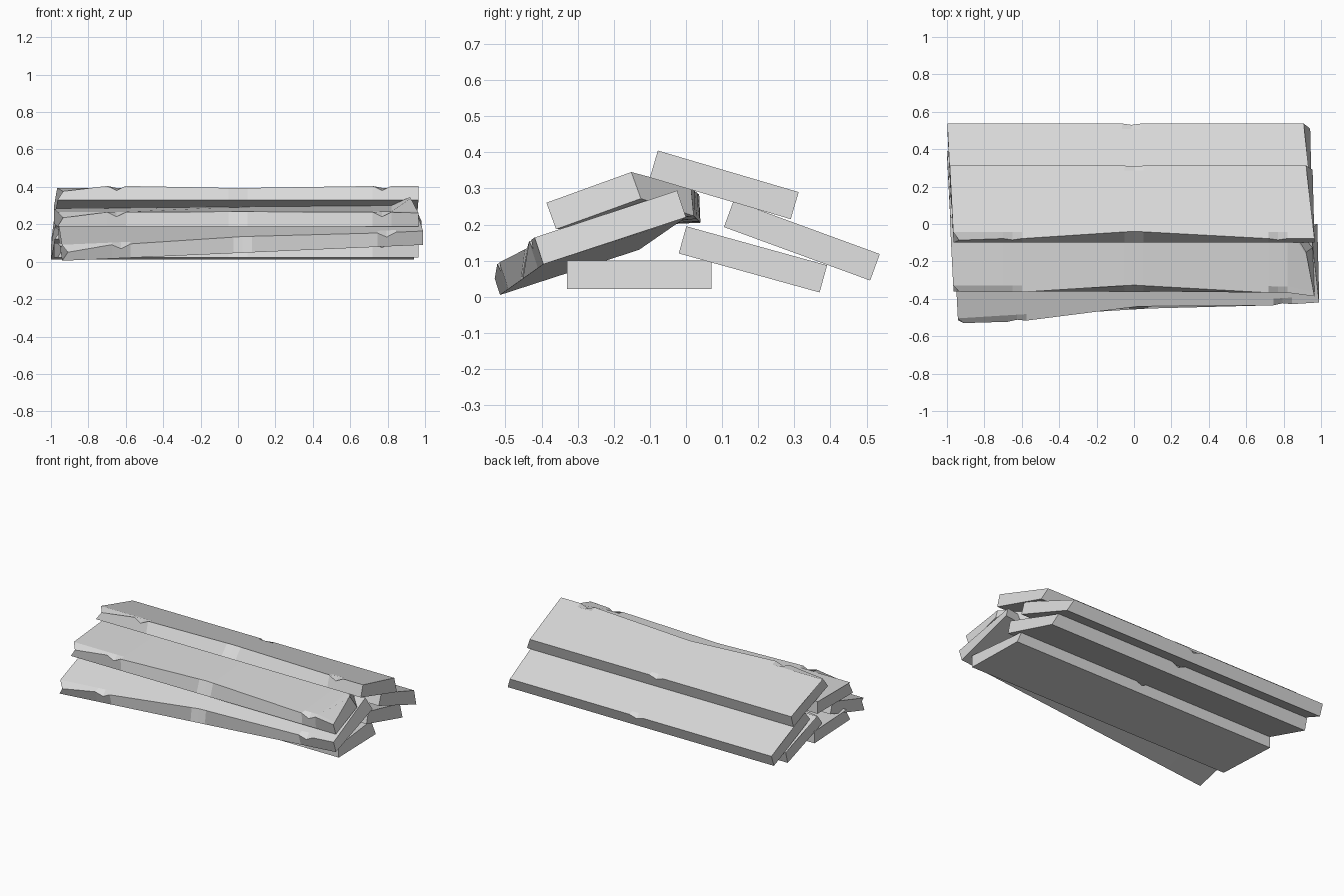
import bpy, bmesh
from mathutils import Vector

if "Cube" in bpy.data.objects:
    bpy.data.objects.remove(bpy.data.objects["Cube"])

wood = bpy.data.materials.new("pale_grey")
wood.diffuse_color = (0.7, 0.7, 0.7, 1)
wood.use_nodes = True
wood.node_tree.nodes["Principled BSDF"].inputs["Base Color"].default_value = wood.diffuse_color

THICK = 0.078
CHIPS = (-0.65, 0.77)                       # chips on the front edge
COLS = [-0.965, -0.70, -0.65, -0.60, -0.05, 0.0, 0.05, 0.72, 0.77, 0.82, 0.965]


def recess(x):
    """Front top edge bows inward towards the middle."""
    return 0.1 * max(0.0, 1 - (-x / 0.6 if x < 0 else x / 0.7))


def plank(name, left, right, shift=0.0, end_back=None):
    """left / right: (front y, z, back y, z) of the underside at x = -1 and x = 1."""
    bm = bmesh.new()
    rings = []
    last = len(COLS) - 1
    for i, x in enumerate(COLS):
        s = (x + 0.965) / 1.93
        p = [a + (b - a) * s for a, b in zip(left, right)]
        f, b = Vector(p[:2]), Vector(p[2:])
        if i == last and end_back:
            b = Vector(end_back)
        u = b - f
        n = Vector((-u.y, u.x)).normalized()
        r = recess(x)
        drop = 0.025 if x in CHIPS else (0.03 if i == 0 else 0.0)
        back_drop = 0.02 if x == 0 else 0.0
        section = [(0, 0), (r, THICK - drop), (r + 0.09, THICK),
                   (0.93, THICK), (1, THICK - back_drop), (1, 0)]
        ring = []
        for j, (v, w) in enumerate(section):
            px = x + shift
            # slanted ends
            if i == 0:
                px += -0.02 * v + (0.03 if j == 1 else 0)
            elif i == last:
                px -= (0.045 if w > 0 else 0.01) * v
            q = f + u * v + n * w
            ring.append(bm.verts.new((px, q.x, q.y)))
        rings.append(ring)
    for a, b in zip(rings, rings[1:]):
        for j in range(6):
            k = (j + 1) % 6
            bm.faces.new((a[j], a[k], b[k], b[j]))
    bm.faces.new(rings[0])
    bm.faces.new(rings[-1][::-1])
    bmesh.ops.recalc_face_normals(bm, faces=bm.faces[:])
    me = bpy.data.meshes.new(name)
    bm.to_mesh(me)
    bm.free()
    me.materials.append(wood)
    ob = bpy.data.objects.new(name, me)
    bpy.context.collection.objects.link(ob)


# level plank at the bottom
plank("bottom_plank", (-0.33, 0.022, 0.07, 0.022), (-0.33, 0.022, 0.07, 0.022))

# planks sloping down to the back
for name, pos, shift in (
        ("lower_back_plank", (-0.02, 0.12, 0.37, 0.012), -0.015),
        ("outer_back_plank", (0.105, 0.193, 0.51, 0.045), -0.013),
        ("top_plank", (-0.10, 0.33, 0.29, 0.215), 0.0)):
    plank(name, pos, pos, shift)

# twisted plank with a broken corner, and the skewed plank leaning at the front
plank("upper_front_plank", (-0.36, 0.187, 0.04, 0.205), (-0.36, 0.187, 0.02, 0.225),
      0.0, end_back=(-0.125, 0.272))
plank("lower_front_plank", (-0.515, 0.005, -0.13, 0.13), (-0.395, 0.09, 0.0, 0.22), 0.025)
